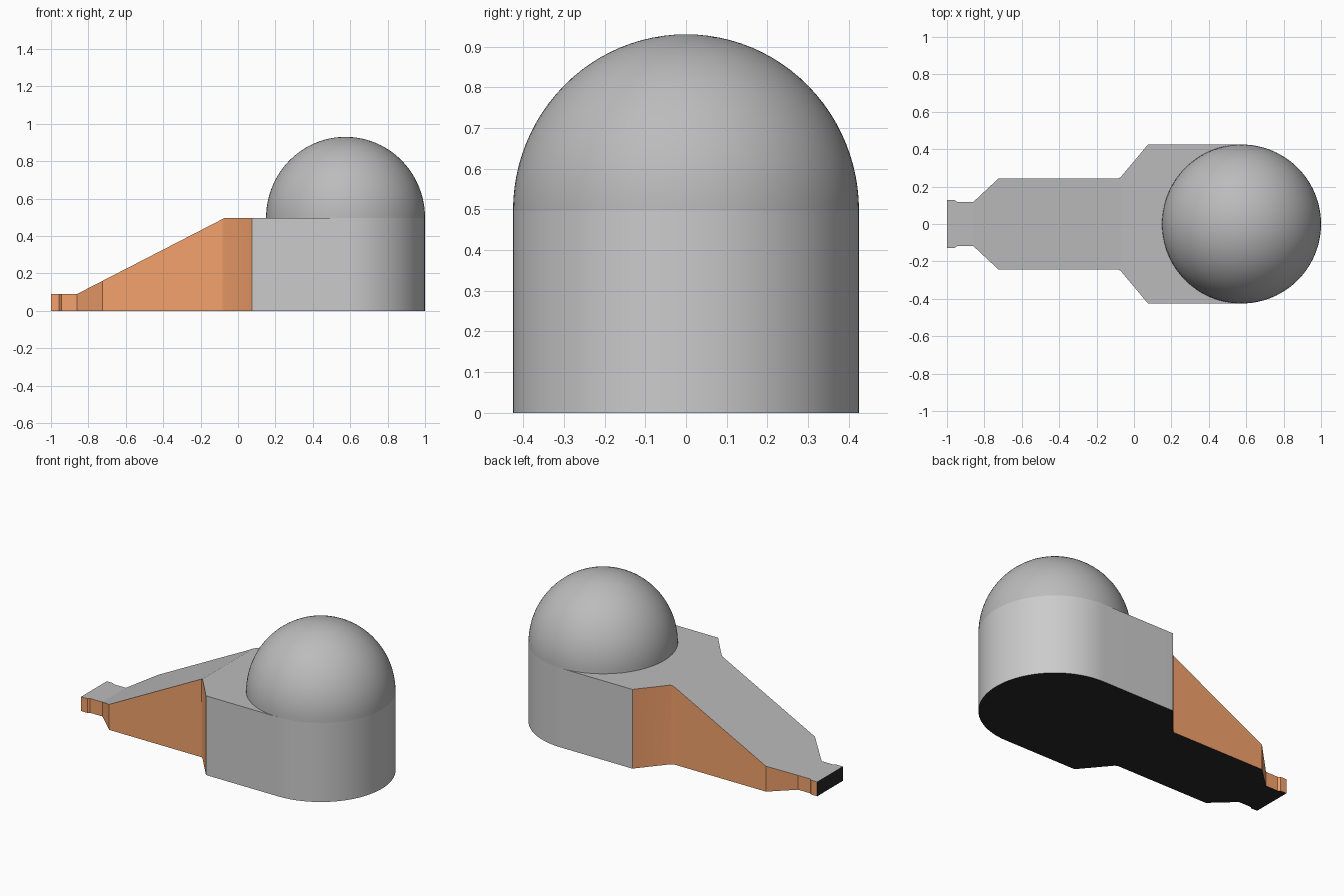
import bpy, bmesh
from math import sin, cos, pi, radians

if "Cube" in bpy.data.objects:
    bpy.data.objects.remove(bpy.data.objects["Cube"])

R, CX, H, TAIL = 0.425, 0.575, 0.497, 0.09


def material(name, rgb):
    m = bpy.data.materials.new(name)
    m.diffuse_color = (*rgb, 1)
    m.use_nodes = True
    m.node_tree.nodes["Principled BSDF"].inputs["Base Color"].default_value = m.diffuse_color
    return m


light = material("light_grey", (0.8, 0.8, 0.8))
grey = material("mid_grey", (0.5, 0.5, 0.5))
orange = material("orange", (0.9, 0.36, 0.15))
black = material("black", (0.02, 0.02, 0.02))


def finish(name, bm, mats):
    bmesh.ops.recalc_face_normals(bm, faces=bm.faces[:])
    me = bpy.data.meshes.new(name)
    bm.to_mesh(me)
    bm.free()
    for m in mats:
        me.materials.append(m)
    ob = bpy.data.objects.new(name, me)
    bpy.context.collection.objects.link(ob)
    bpy.ops.object.select_all(action='DESELECT')
    ob.select_set(True)
    bpy.context.view_layer.objects.active = ob
    bpy.ops.object.shade_smooth_by_angle(angle=radians(25))
    return ob


def top_z(x):
    t = (x + 0.86) / (0.86 - 0.07)
    return TAIL + (H - TAIL) * max(0, min(1, t))


# Body: half plan outline from tail tip to rounded nose, mirrored across y
half = [(-1, 0.127), (-0.957, 0.127), (-0.945, 0.117), (-0.86, 0.117),
        (-0.725, 0.243), (-0.085, 0.243), (-0.07, 0.252), (0.075, R)]
SIDE = len(half) - 1
N = 24
half += [(CX + R * sin(pi / 2 * i / N), R * cos(pi / 2 * i / N)) for i in range(N)]
outline = half + [(CX + R, 0)] + [(x, -y) for x, y in reversed(half)]

bm = bmesh.new()
low = [bm.verts.new((x, y, 0)) for x, y in outline]
high = [bm.verts.new((x, y, top_z(x))) for x, y in outline]
n = len(outline)

# Walls: orange along the tail, light grey around the nose, black tail end
for i in range(n):
    j = (i + 1) % n
    f = bm.faces.new((low[i], low[j], high[j], high[i]))
    if j == 0:
        f.material_index = 3
    elif i < SIDE or i >= n - 1 - SIDE:
        f.material_index = 2

# Base and the three top surfaces: tail, ramp, deck
bm.faces.new(low).material_index = 3
for a, b in ((0, 3), (3, 6)):
    bm.faces.new(high[a:b + 1] + high[n - 1 - b:n - a]).material_index = 1
bm.faces.new(high[6:n - 6]).material_index = 1
finish("body", bm, (light, grey, orange, black))

# Dome: upper half of a sphere resting on the deck
bm = bmesh.new()
bmesh.ops.create_uvsphere(bm, u_segments=96, v_segments=48, radius=1)
bmesh.ops.bisect_plane(bm, geom=bm.verts[:] + bm.edges[:] + bm.faces[:], dist=1e-5,
                       plane_co=(0, 0, 0), plane_no=(0, 0, 1), clear_inner=True)
bmesh.ops.scale(bm, vec=(R, R, 0.433), verts=bm.verts[:])
bmesh.ops.translate(bm, vec=(CX, 0, H), verts=bm.verts[:])
finish("dome", bm, (grey,))
